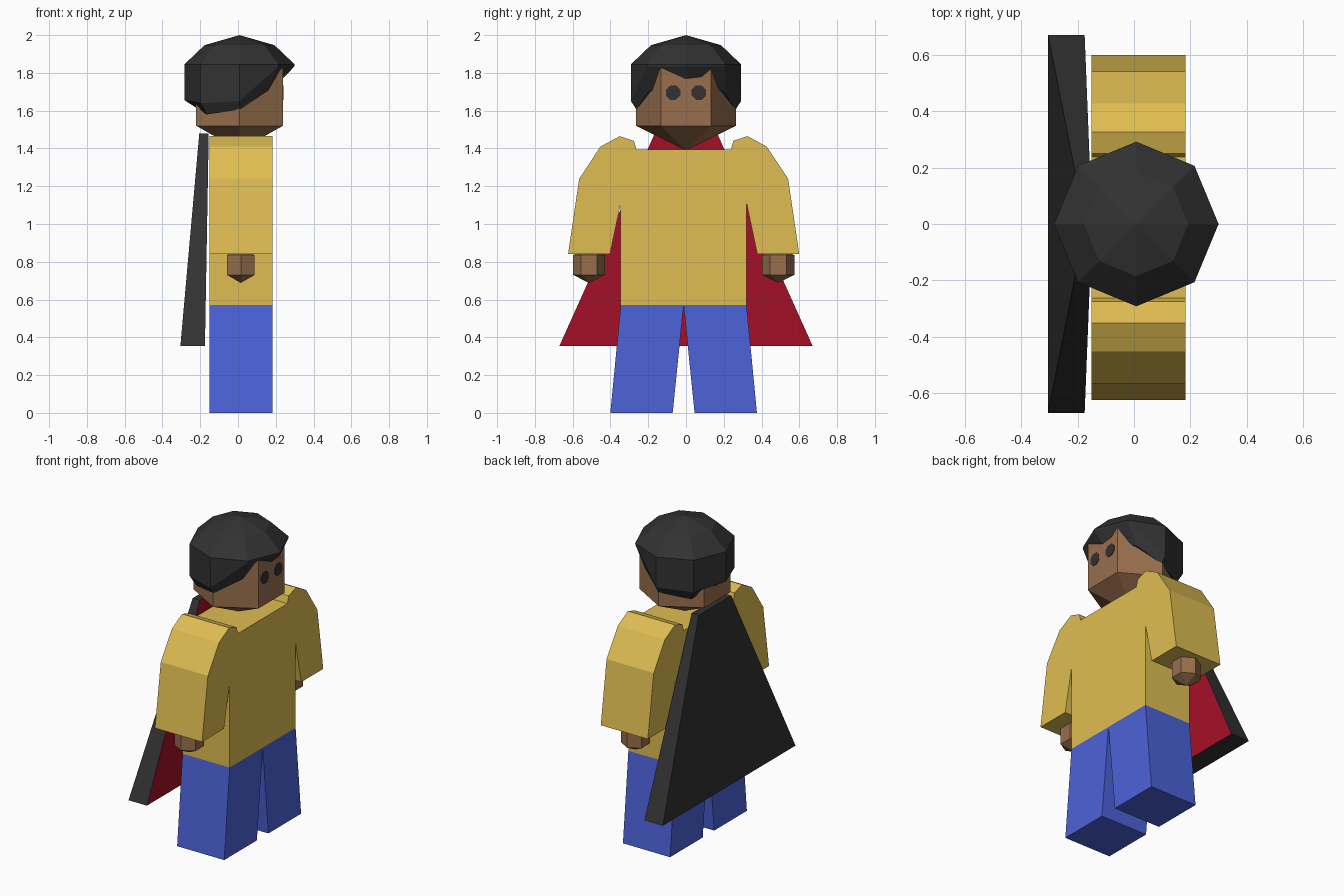
import bpy, bmesh, math
from math import cos, sin, pi

if "Cube" in bpy.data.objects:
    bpy.data.objects.remove(bpy.data.objects["Cube"])


def srgb(r, g, b):
    return tuple(((c / 255 + 0.055) / 1.055) ** 2.4 if c > 10 else c / 255 / 12.92
                 for c in (r, g, b)) + (1.0,)


def material(name, rgb):
    m = bpy.data.materials.new(name)
    m.diffuse_color = srgb(*rgb)
    m.use_nodes = True
    m.node_tree.nodes["Principled BSDF"].inputs["Base Color"].default_value = m.diffuse_color
    return m


YELLOW = material("shirt yellow", (223, 189, 82))
BLUE = material("trouser blue", (76, 99, 218))
SKIN = material("skin brown", (152, 111, 77))
BLACK = material("hair black", (50, 50, 50))
RED = material("lining red", (166, 15, 38))


def build(name, verts, faces, *mats):
    me = bpy.data.meshes.new(name)
    me.from_pydata(verts, [], faces)
    bm = bmesh.new()
    bm.from_mesh(me)
    bmesh.ops.recalc_face_normals(bm, faces=bm.faces)
    bm.to_mesh(me)
    bm.free()
    for m in mats:
        me.materials.append(m)
    ob = bpy.data.objects.new(name, me)
    bpy.context.collection.objects.link(ob)
    return ob


def slab(name, profile, x0, x1, mat):
    """Extrude a (y, z) outline along x."""
    n = len(profile)
    verts = [(x, y, z) for x in (x0, x1) for y, z in profile]
    faces = [tuple(range(n)), tuple(range(n, 2 * n))]
    faces += [(i, (i + 1) % n, n + (i + 1) % n, n + i) for i in range(n)]
    return build(name, verts, faces, mat)


def hex_ball(name, centre, r, ring, pole):
    """Six-sided ball: two rings and two poles."""
    cx, cy, cz = centre
    verts = [(cx + r * cos(pi / 6 + i * pi / 3), cy + r * sin(pi / 6 + i * pi / 3), cz + h)
             for h in (-ring, ring) for i in range(6)]
    verts += [(cx, cy, cz - pole), (cx, cy, cz + pole)]
    faces = []
    for i in range(6):
        j = (i + 1) % 6
        faces += [(i, j, 6 + j, 6 + i), (i, j, 12), (6 + i, 6 + j, 13)]
    return build(name, verts, faces, SKIN)


# Shirt with sleeves: half outline from hem to collar, mirrored about y = -0.0125
half = [(0.333, 0.57), (0.333, 1.11), (0.39, 0.84), (0.612, 0.84), (0.553, 1.24),
        (0.44, 1.41), (0.338, 1.465), (0.263, 1.44), (0.25, 1.395)]
mid = -0.0125
shirt = [(mid + y, z) for y, z in half] + [(mid - y, z) for y, z in reversed(half)]
slab("shirt", shirt, -0.15, 0.183, YELLOW)

# Legs
for side, s in (("left", 1), ("right", -1)):
    leg = [(0, 0.57), (0.333, 0.57), (0.388, 0), (0.058, 0)]
    slab(side + "_leg", [(mid + s * y, z) for y, z in leg], -0.15, 0.183, BLUE)
    # Hands
    hex_ball(side + "_hand", (0.015, mid + s * 0.501, 0.783), 0.085, 0.052, 0.095)
    # Eyes: thin octagonal plates on the face
    eye = [(s * 0.068 + 0.041 * cos(pi / 8 + k * pi / 4),
            1.695 + 0.041 * sin(pi / 8 + k * pi / 4)) for k in range(8)]
    slab(side + "_eye", eye, 0.234, 0.241, BLACK)

# Head
hex_ball("head", (0.008, 0, 1.68), 0.265, 0.16, 0.29)

# Cape: tapered wedge with a lined front
cape = build("cape",
             [(x, s * y, z) for y, z, xs in ((0.165, 1.48, (-0.205, -0.155)),
                                             (0.67, 0.355, (-0.305, -0.175)))
              for x in xs for s in (-1, 1)],
             [(0, 1, 3, 2), (4, 5, 7, 6), (0, 1, 5, 4), (2, 3, 7, 6),
              (0, 2, 6, 4), (1, 3, 7, 5)], BLACK, RED)
for p in cape.data.polygons:
    if p.normal.x > 0.5:
        p.material_index = 1

# Hair: eight-sided cap, its lower rim sweeping down from the fringe to the nape
rim_z = [1.835, 1.835, 1.65, 1.64, 1.655]            # fringe to nape
inner = [(0.24, 0, 1.772), (0.15, 0.2, 1.70), (0.01, 0.262, 1.605),
         (-0.165, 0.185, 1.58), (-0.225, 0, 1.62)]   # where the cap meets the head
verts = [(0.008, 0, 2.0)]
ring = [(cos(i * pi / 4), sin(i * pi / 4)) for i in range(8)]
verts += [(0.008 + 0.185 * c, 0.185 * s, 1.947) for c, s in ring]
verts += [(0.008 + 0.292 * c, 0.292 * s, 1.845) for c, s in ring]
for i, (c, s) in enumerate(ring):
    verts.append((0.008 + 0.291 * c, 0.291 * s, rim_z[min(i, 8 - i)]))
for i in range(8):
    x, y, z = inner[min(i, 8 - i)]
    verts.append((x, y if i <= 4 else -y, z))
verts.append((0.008, 0, 1.72))
faces = []
for i in range(8):
    j = (i + 1) % 8
    faces.append((0, 1 + i, 1 + j))
    faces += [(a + i, a + j, a + 8 + j, a + 8 + i) for a in (1, 9, 17)]
    faces.append((25 + i, 25 + j, 33))
build("hair", verts, faces, BLACK)
